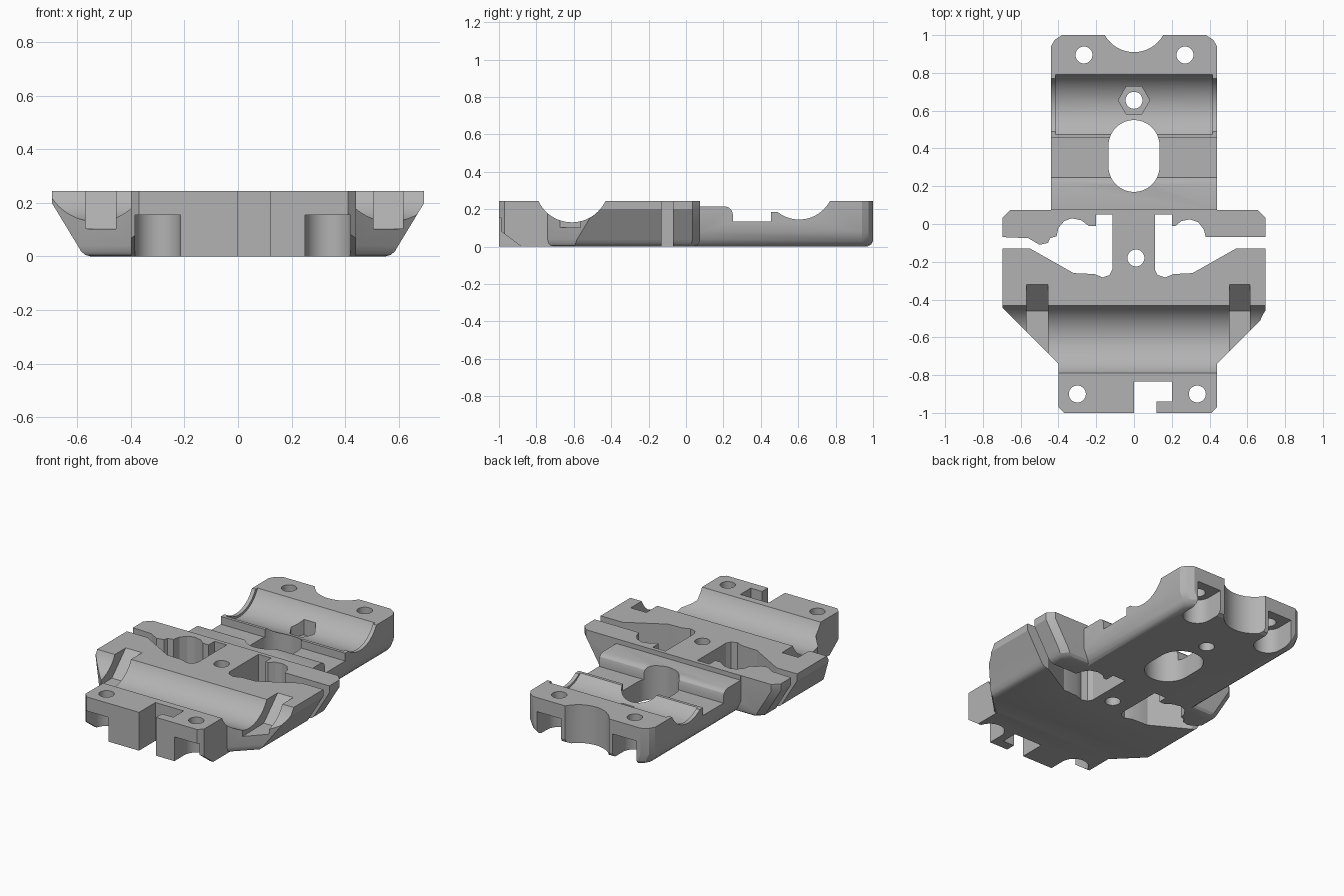
import bpy, bmesh
from math import sin, cos, pi

if "Cube" in bpy.data.objects:
    bpy.data.objects.remove(bpy.data.objects["Cube"])

H = 0.245   # plate height

grey = bpy.data.materials.new("plain_grey")
grey.use_nodes = True
grey.diffuse_color = (0.45, 0.45, 0.45, 1)
grey.node_tree.nodes["Principled BSDF"].inputs["Base Color"].default_value = grey.diffuse_color


def loft(name, rings):
    """Solid skinned through rings of 3D points, capped at both ends."""
    bm = bmesh.new()
    loops = [[bm.verts.new(p) for p in ring] for ring in rings]
    n = len(loops[0])
    for a, b in zip(loops, loops[1:]):
        for i in range(n):
            j = (i + 1) % n
            bm.faces.new((a[i], a[j], b[j], b[i]))
    bm.faces.new(loops[0][::-1])
    bm.faces.new(loops[-1])
    bmesh.ops.recalc_face_normals(bm, faces=bm.faces)
    mesh = bpy.data.meshes.new(name)
    bm.to_mesh(mesh)
    bm.free()
    mesh.materials.append(grey)
    ob = bpy.data.objects.new(name, mesh)
    bpy.context.collection.objects.link(ob)
    return ob


def prism(name, pts, lo, hi, along="z"):
    if along == "z":
        return loft(name, [[(a, b, t) for a, b in pts] for t in (lo, hi)])
    return loft(name, [[(t, a, b) for a, b in pts] for t in (lo, hi)])


def box(x0, x1, y0, y1):
    return [(x0, y0), (x1, y0), (x1, y1), (x0, y1)]


def arc(cx, cy, r, start=0.0, end=2 * pi, n=48, closed=True):
    steps = n if closed else n - 1
    return [(cx + r * cos(start + (end - start) * i / steps),
             cy + r * sin(start + (end - start) * i / steps)) for i in range(n)]


def combine(body, tool, op="DIFFERENCE"):
    mod = body.modifiers.new("bool", "BOOLEAN")
    mod.operation = op
    mod.solver = "EXACT"
    mod.object = tool
    bpy.ops.object.select_all(action="DESELECT")
    bpy.context.view_layer.objects.active = body
    body.select_set(True)
    bpy.ops.object.modifier_apply(modifier=mod.name)
    bpy.data.objects.remove(tool)


# Wide middle body: flared sides with a rounded lower edge
def wide_ring(z, w, d):
    half = [(w, 0.035 - d), (w - 0.04, 0.075 - d)]
    pts = [(-0.4, -0.74 + d), (0.44, -0.74 + d), (w, w - 1.18 + d)] + half
    pts += [(-x, y) for x, y in reversed(half)] + [(-w, w - 1.14 + d)]
    return [(x, y, z) for x, y in pts]


plate = loft("clamp_plate", [wide_ring(*r) for r in (
    (0, 0.55, 0.035), (0.006, 0.57, 0.016), (0.018, 0.585, 0.005),
    (0.04, 0.598, 0), (0.2, 0.695, 0), (H, 0.695, 0))])


# Back block: tucked lower edges and clipped corners
def back_ring(z, w, d):
    half = [(w, 0.0), (w, 0.94 - d), (w - 0.02, 0.975 - d), (w - 0.06, 1 - d)]
    return [(x, y, z) for x, y in half + [(-x, y) for x, y in reversed(half)]]


back_block = loft("back_block", [back_ring(*r) for r in (
    (0, 0.385, 0.03), (0.01, 0.4, 0.01), (0.03, 0.417, 0), (0.08, 0.44, 0), (H, 0.44, 0))])
combine(plate, back_block, "UNION")

# Front tab
tab = prism("front_tab", [(-0.4, -0.7), (-0.4, -0.97), (-0.37, -1), (0.41, -1),
                          (0.44, -0.97), (0.44, -0.7)], 0, H)
combine(plate, tab, "UNION")

# Front rod trough and its two tie slots
combine(plate, prism("front_trough", arc(-0.61, 0.328, 0.198, n=64), -0.8, 0.8, "x"))
tie_profile = [(-0.32, 0.3), (-0.32, H), (-0.46, 0.105), (-0.8, 0.1), (-0.74, 0.3)]
for x0, x1 in ((-0.57, -0.455), (0.505, 0.615)):
    combine(plate, prism("tie_slot", tie_profile, x0, x1, "x"))

# Low shelf and rounded crossbar on the back block
shelf = [(0.0755, 0.215), (0.21, 0.215), (0.23, 0.209), (0.244, 0.195), (0.25, 0.175),
         (0.25, 0.135), (0.455, 0.135), (0.455, 0.185), (0.55, 0.185), (0.55, 0.3), (0.0755, 0.3)]
combine(plate, prism("shelf_cut", shelf, -0.8, 0.8, "x"))

# Back rod trough, with thin retaining lips at its ends
combine(plate, prism("back_trough_lips", arc(0.605, 0.331, 0.186, n=64), -0.8, 0.8, "x"))
combine(plate, prism("back_trough", arc(0.61, 0.331, 0.2, n=64), -0.415, 0.415, "x"))

# Oval window and hexagonal nut seat
oval = (arc(0, 0.415, 0.135, 0, pi, 24, False) + arc(0, 0.305, 0.135, pi, 2 * pi, 24, False))
combine(plate, prism("oval_window", oval, -0.1, 0.4))
combine(plate, prism("hex_seat", arc(0, 0.655, 0.083, n=6), 0.07, 0.4))

# Scooped back edge
combine(plate, prism("back_scoop", arc(0, 1.088, 0.178), -0.1, 0.4))

# Flexing gaps either side of the central neck
left_gap = [(-0.8, -0.065), (-0.56, -0.075), (-0.5, -0.11), (-0.455, -0.1), (-0.445, -0.075),
            (-0.41, -0.065), (-0.4, -0.02), (-0.37, 0.015), (-0.33, 0.03), (-0.28, 0.02),
            (-0.24, -0.01), (-0.2, -0.01), (-0.2, 0.05), (-0.115, 0.05), (-0.115, -0.24),
            (-0.13, -0.27), (-0.165, -0.283), (-0.21, -0.265), (-0.32, -0.26),
            (-0.55, -0.13), (-0.8, -0.13)]
right_gap = [(0.8, -0.07), (0.38, -0.07), (0.37, -0.03), (0.34, 0.01), (0.295, 0.025),
             (0.25, 0.015), (0.22, -0.01), (0.2, -0.01), (0.2, 0.05), (0.11, 0.05),
             (0.11, -0.24), (0.125, -0.27), (0.165, -0.283), (0.21, -0.265),
             (0.31, -0.26), (0.54, -0.13), (0.8, -0.13)]
for gap in (left_gap, right_gap):
    combine(plate, prism("flex_gap", gap, -0.1, 0.4))

# Hooked notch in the front edge
combine(plate, prism("front_notch", [(0, -1.1), (0.12, -1.1), (0.12, -0.94), (0.2, -0.94),
                                     (0.2, -0.835), (0, -0.835)], -0.1, 0.4))

# Screw holes
corners = [(-0.3, -0.9), (0.335, -0.9), (-0.265, 0.895), (0.27, 0.895)]
for x, y in corners + [(0.01, -0.18), (0, 0.655)]:
    combine(plate, prism("screw_hole", arc(x, y, 0.045, n=32), -0.1, 0.4))

# Round-ended nut pockets underneath, open to the ends
for x, y in corners:
    s = 1 if y > 0 else -1
    r = 0.085
    pocket = arc(x, y, r, pi if s > 0 else 0, 2 * pi if s > 0 else pi, 24, False)
    pocket += [(x + s * r, s * 1.1), (x - s * r, s * 1.1)]
    combine(plate, prism("nut_pocket", pocket, -0.1, 0.155))

# Clipped lower corners of the front tab
clip = [(-1.05, -0.05), (-1.05, 0.13), (-1.0, 0.09), (-0.88, 0), (-0.82, -0.05)]
for x0, x1 in ((-0.5, -0.34), (0.38, 0.5)):
    combine(plate, prism("corner_clip", clip, x0, x1, "x"))

# Smooth the round walls, keep the edges crisp
bpy.ops.object.select_all(action="DESELECT")
plate.select_set(True)
bpy.context.view_layer.objects.active = plate
bpy.ops.object.shade_smooth_by_angle(angle=pi / 7)
